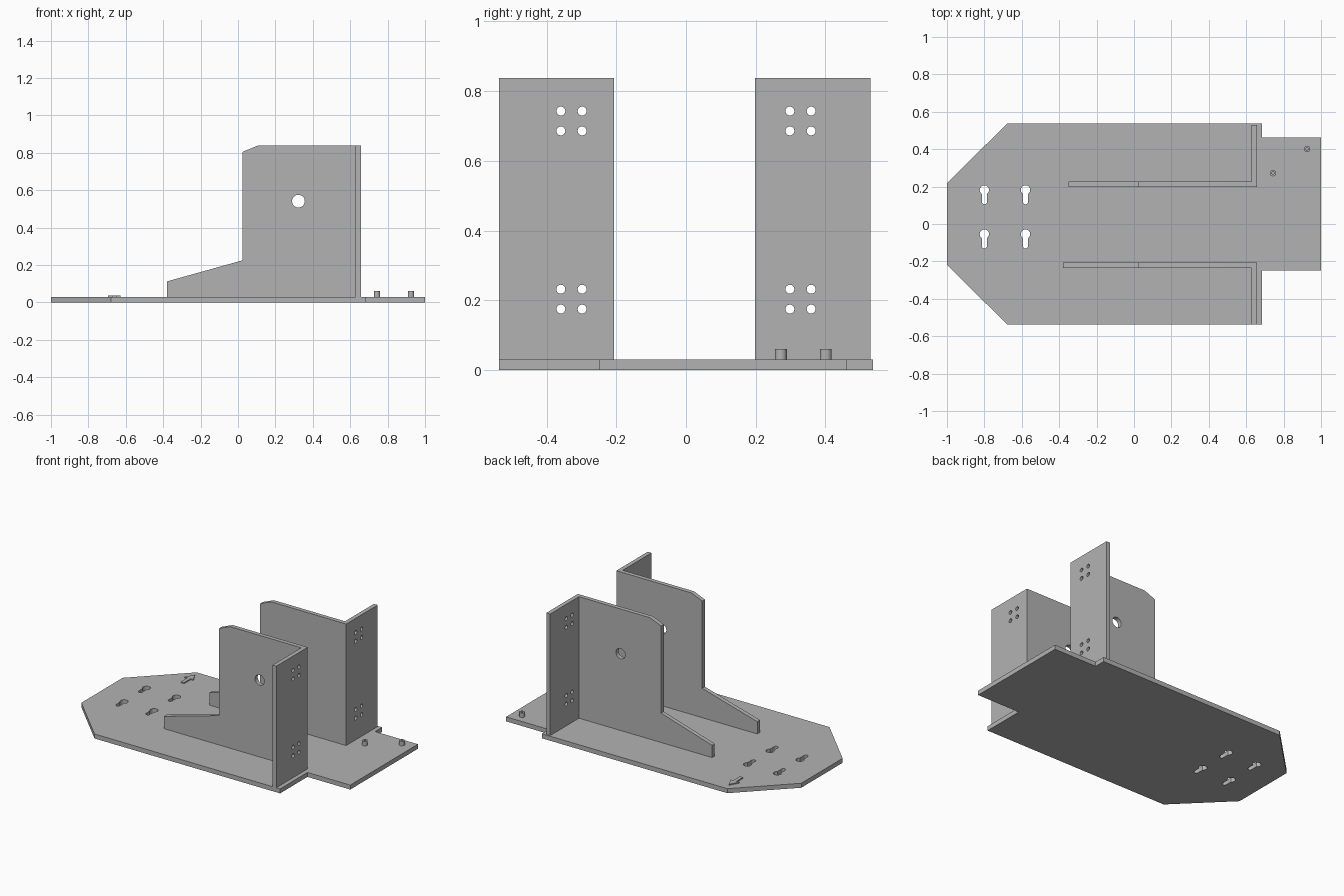
import bpy
import bmesh
from math import cos, sin, pi, asin
from mathutils import Vector

default_cube = bpy.data.objects.get("Cube")
if default_cube:
    bpy.data.objects.remove(default_cube, do_unlink=True)

# One plain grey for the whole assembly
grey = bpy.data.materials.new("plain_grey")
grey.use_nodes = True
grey.diffuse_color = (0.45, 0.45, 0.45, 1)
grey.node_tree.nodes["Principled BSDF"].inputs["Base Color"].default_value = grey.diffuse_color

THICK = 0.03
SHEET = 0.028
TOP = 0.838
HALF = 0.536
END = 0.657

# Maps an outline (u, v) and a depth d to a point, per extrusion axis
PLACE = {
    "X": lambda u, v, d: Vector((d, u, v)),
    "Y": lambda u, v, d: Vector((u, d, v)),
    "Z": lambda u, v, d: Vector((u, v, d)),
}


def prism(name, outline, axis, start, end):
    """Extrude a closed outline along an axis from start to end."""
    bm = bmesh.new()
    place = PLACE[axis]
    face = bm.faces.new([bm.verts.new(place(u, v, start)) for u, v in outline])
    extruded = bmesh.ops.extrude_face_region(bm, geom=[face])["geom"]
    verts = [g for g in extruded if isinstance(g, bmesh.types.BMVert)]
    bmesh.ops.translate(bm, verts=verts, vec=place(0, 0, end - start))
    bmesh.ops.recalc_face_normals(bm, faces=bm.faces)
    mesh = bpy.data.meshes.new(name)
    bm.to_mesh(mesh)
    bm.free()
    mesh.materials.append(grey)
    obj = bpy.data.objects.new(name, mesh)
    bpy.context.collection.objects.link(obj)
    return obj


def circle(u, v, radius, sides=24):
    return [(u + radius * cos(2 * pi * i / sides), v + radius * sin(2 * pi * i / sides))
            for i in range(sides)]


def rectangle(u0, v0, u1, v1):
    return [(u0, v0), (u1, v0), (u1, v1), (u0, v1)]


def keyhole(u, v, radius=0.025, half_slot=0.014, length=0.077):
    """Round opening with a narrow slot running towards -v."""
    gap = asin(half_slot / radius)
    first, last = -pi / 2 + gap, 3 * pi / 2 - gap
    arc = [first + (last - first) * i / 20 for i in range(21)]
    points = [(u + radius * cos(a), v + radius * sin(a)) for a in arc]
    tip = v - length + half_slot
    points += [(u + half_slot * cos(pi + pi * i / 8), tip + half_slot * sin(pi + pi * i / 8))
               for i in range(9)]
    return points


def combine(target, tool, operation="DIFFERENCE"):
    """Apply a boolean and discard the tool object."""
    tool.hide_render = True
    mod = target.modifiers.new("combine", "BOOLEAN")
    mod.operation = operation
    mod.solver = "EXACT"
    mod.object = tool
    graph = bpy.context.evaluated_depsgraph_get()
    result = bpy.data.meshes.new_from_object(target.evaluated_get(graph))
    target.modifiers.clear()
    target.data = result
    bpy.data.objects.remove(tool, do_unlink=True)


def smooth(obj):
    bpy.ops.object.select_all(action="DESELECT")
    obj.select_set(True)
    bpy.context.view_layer.objects.active = obj
    bpy.ops.object.shade_smooth_by_angle(angle=0.6)


# Base plate with chamfered end and offset tab
base = prism("base_plate", [
    (-1, -0.217), (-0.68, -HALF), (0.685, -HALF), (0.685, -0.249), (1, -0.249),
    (1, 0.462), (0.685, 0.462), (0.685, HALF), (-0.68, HALF), (-1, 0.217),
], "Z", 0, THICK)

# Keyhole mounting slots
for x in (-0.8, -0.58):
    for y in (0.182, -0.054):
        combine(base, prism("slot_cutter", keyhole(x, y), "Z", -0.1, 0.1))
smooth(base)

# Two angle brackets: gusseted wall plus outward flange
for name, inner, outer, edge, toe in (("front_bracket", -0.206, -0.206 - SHEET, -HALF, -0.38),
                                      ("back_bracket", 0.198, 0.198 + SHEET, 0.529, -0.35)):
    bracket = prism(name, [
        (toe, THICK), (END, THICK), (END, TOP), (0.105, TOP),
        (0.025, 0.805), (0.025, 0.225), (toe, 0.112),
    ], "Y", inner, outer)
    middle = (inner + outer) / 2
    flange = prism("flange", rectangle(middle, THICK, edge, TOP), "X", END - SHEET, END)
    combine(bracket, flange, "UNION")

    # Large wall hole
    combine(bracket, prism("wall_cutter", circle(0.323, 0.541, 0.034, 32), "Y",
                           middle - 0.1, middle + 0.1))

    # Two groups of four flange holes
    side = 1 if inner > 0 else -1
    for y in (0.298, 0.359):
        for z in (0.175, 0.232, 0.686, 0.743):
            combine(bracket, prism("flange_cutter", circle(side * y, z, 0.0128), "X", 0.55, 0.75))
    smooth(bracket)

# Hollow locating pegs on the tab
for name, x, y in (("inner_peg", 0.743, 0.272), ("outer_peg", 0.925, 0.401)):
    peg = prism(name, circle(x, y, 0.017), "Z", THICK, 0.06)
    combine(peg, prism("peg_cutter", circle(x, y, 0.007), "Z", 0.035, 0.1))
    smooth(peg)

# Raised direction arrow near the chamfered corner
ax = -0.661
prism("direction_arrow", [
    (ax - 0.012, 0.36), (ax + 0.012, 0.36), (ax + 0.012, 0.43), (ax + 0.033, 0.43),
    (ax, 0.49), (ax - 0.033, 0.43), (ax - 0.012, 0.43),
], "Z", THICK, 0.037)
